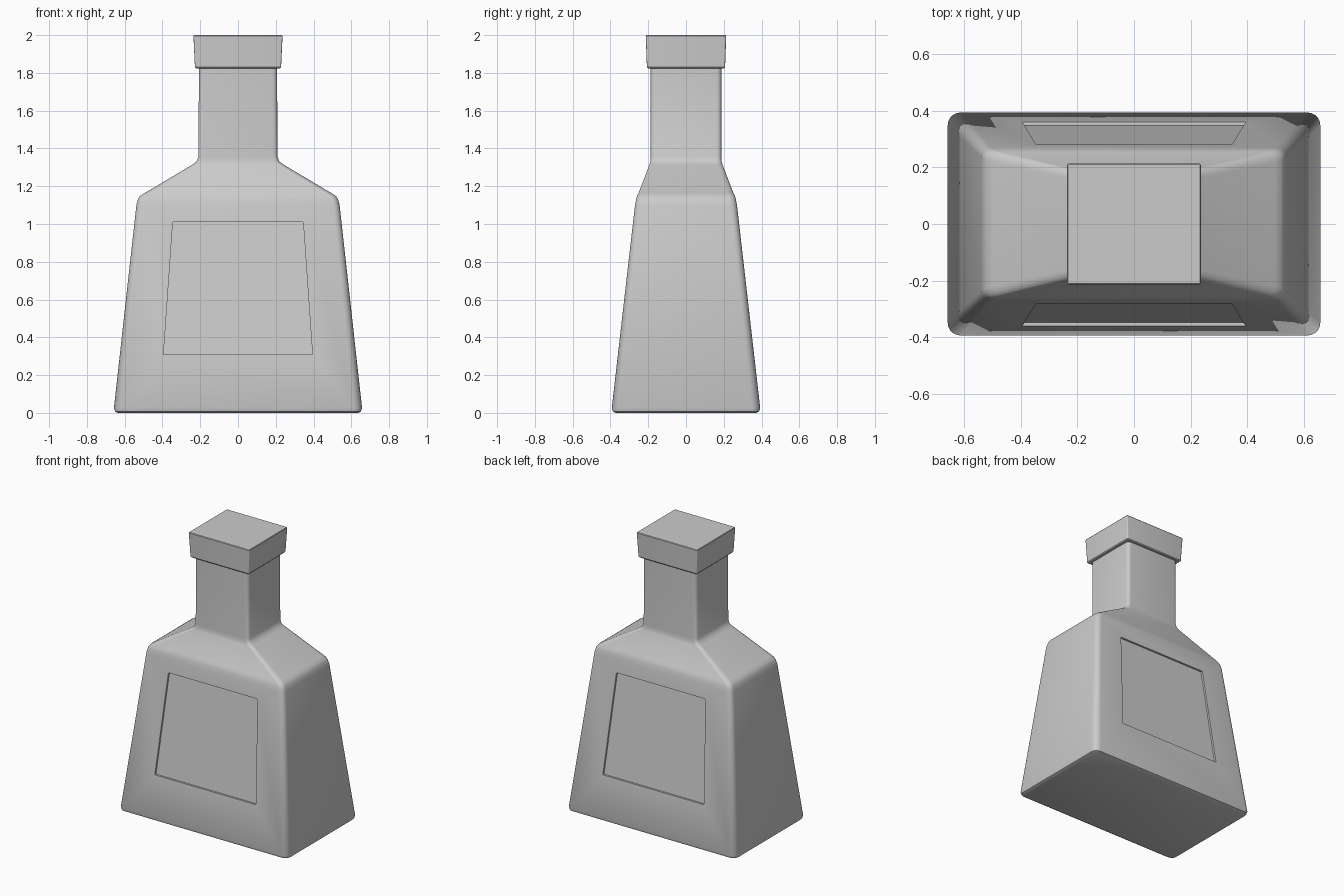
import bpy, bmesh
from math import sin, cos, pi, radians

cube = bpy.data.objects.get("Cube")
if cube:
    bpy.data.objects.remove(cube, do_unlink=True)

grey = bpy.data.materials.new("plain_grey")
grey.use_nodes = True
grey.diffuse_color = (0.6, 0.6, 0.6, 1)
grey.node_tree.nodes["Principled BSDF"].inputs["Base Color"].default_value = (0.6, 0.6, 0.6, 1)


def rounded_ring(hx, hy, r, steps=5):
    """Outline of a rectangle with rounded corners."""
    pts = []
    for q, (sx, sy) in enumerate(((1, 1), (-1, 1), (-1, -1), (1, -1))):
        for i in range(steps + 1):
            a = (q + i / steps) * pi / 2
            pts.append((sx * (hx - r) + r * cos(a), sy * (hy - r) + r * sin(a)))
    return pts


def make_object(name, bm):
    bmesh.ops.recalc_face_normals(bm, faces=bm.faces)
    mesh = bpy.data.meshes.new(name)
    bm.to_mesh(mesh)
    bm.free()
    obj = bpy.data.objects.new(name, mesh)
    bpy.context.collection.objects.link(obj)
    mesh.materials.append(grey)
    return obj


def loft(name, sections):
    """Skin through sections of (half width, half depth, height, corner radius)."""
    bm = bmesh.new()
    rings = [[bm.verts.new((x, y, z)) for x, y in rounded_ring(hx, hy, r)]
             for hx, hy, z, r in sections]
    for low, high in zip(rings, rings[1:]):
        for i in range(len(low)):
            j = (i + 1) % len(low)
            bm.faces.new((low[i], low[j], high[j], high[i]))
    bm.faces.new(rings[0][::-1])
    bm.faces.new(rings[-1])
    return make_object(name, bm)


def smooth(obj):
    bpy.ops.object.select_all(action='DESELECT')
    obj.select_set(True)
    bpy.context.view_layer.objects.active = obj
    bpy.ops.object.shade_smooth_by_angle(angle=radians(35))


# Flared body, sloping shoulders and square neck in one skin
bottle = loft("bottle_body", [
    (0.637, 0.373, 0.0, 0.03),
    (0.651, 0.387, 0.007, 0.04),
    (0.657, 0.393, 0.025, 0.045),
    (0.538, 0.270, 1.10, 0.035),
    (0.530, 0.264, 1.13, 0.035),
    (0.518, 0.259, 1.148, 0.035),
    (0.497, 0.252, 1.162, 0.035),
    (0.240, 0.193, 1.315, 0.03),
    (0.220, 0.189, 1.33, 0.028),
    (0.209, 0.188, 1.355, 0.025),
    (0.207, 0.188, 1.84, 0.025),
])

# Tapered label recess on the front and back
for side in (-1, 1):
    bm = bmesh.new()
    layers = []
    for offset in (-0.014, 0.05):
        layers.append([bm.verts.new((x, side * (y + offset), z)) for x, y, z in (
            (-0.394, 0.361, 0.31), (0.394, 0.361, 0.31),
            (0.345, 0.281, 1.01), (-0.345, 0.281, 1.01))])
    inner, outer = layers
    bm.faces.new(inner)
    bm.faces.new(outer[::-1])
    for i in range(4):
        j = (i + 1) % 4
        bm.faces.new((inner[i], outer[i], outer[j], inner[j]))
    cutter = make_object("label_cutter", bm)
    cutter.hide_render = True
    cut = bottle.modifiers.new("label_recess", 'BOOLEAN')
    cut.operation = 'DIFFERENCE'
    cut.solver = 'EXACT'
    cut.object = cutter
    bpy.context.view_layer.objects.active = bottle
    bpy.ops.object.modifier_apply(modifier=cut.name)
    bpy.data.objects.remove(cutter, do_unlink=True)
smooth(bottle)

# Slightly flared square stopper
stopper = loft("stopper", [
    (0.223, 0.202, 1.824, 0.006),
    (0.228, 0.207, 1.830, 0.008),
    (0.236, 0.213, 1.996, 0.006),
    (0.233, 0.210, 2.0, 0.005),
])
smooth(stopper)
